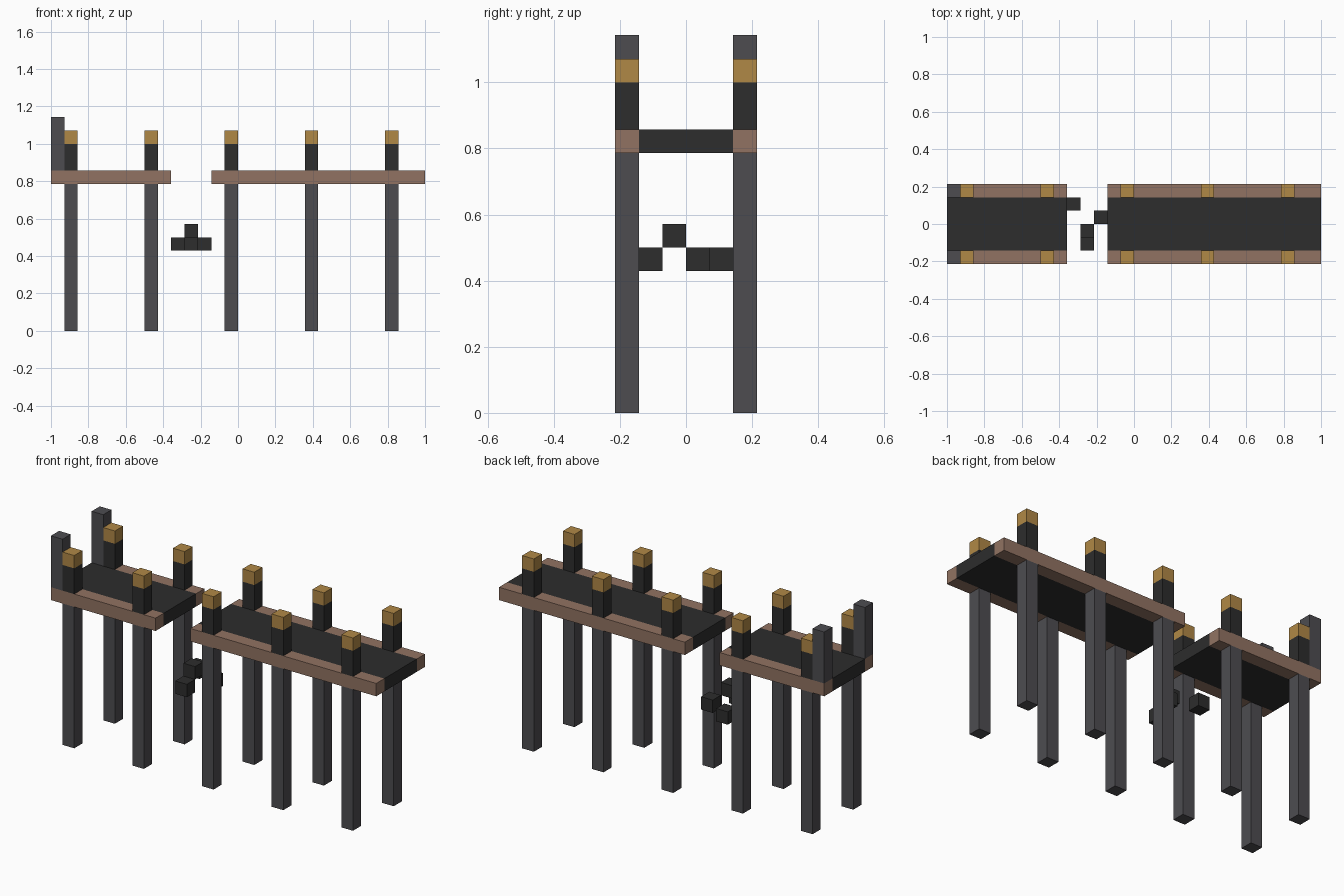
import bpy
import bmesh

U = 1 / 14  # block size: the pier is 28 blocks long

cube = bpy.data.objects.get("Cube")
if cube:
    bpy.data.objects.remove(cube, do_unlink=True)


def material(name, rgb):
    mat = bpy.data.materials.new(name)
    mat.use_nodes = True
    color = (*rgb, 1)
    mat.diffuse_color = color
    bsdf = next(n for n in mat.node_tree.nodes if n.type == "BSDF_PRINCIPLED")
    bsdf.inputs["Base Color"].default_value = color
    return mat


GREY = material("grey stone", (0.075, 0.073, 0.081))
DARK = material("dark planks", (0.026, 0.026, 0.026))
BROWN = material("brown wood", (0.283, 0.171, 0.122))
GOLD = material("golden lamp", (0.434, 0.246, 0.061))


def box(name, mat, low, high):
    """Box between two corners in blocks; x counts from the right end."""
    mesh = bpy.data.meshes.new(name)
    bm = bmesh.new()
    bmesh.ops.create_cube(bm, size=1)
    for v in bm.verts:
        for a in range(3):
            v.co[a] = U * (high[a] if v.co[a] > 0 else low[a])
        v.co.x -= 1
    bm.to_mesh(mesh)
    bm.free()
    mesh.materials.append(mat)
    obj = bpy.data.objects.new(name, mesh)
    bpy.context.collection.objects.link(obj)
    return obj


# Two deck sections with a broken gap between them
for part, start, end in (("short", 0, 9), ("long", 12, 28)):
    box(part + "_deck", DARK, (start, -2, 11), (end, 2, 12))
    for side, y in (("front", -3), ("back", 2)):
        box(f"{part}_{side}_rail", BROWN, (start, y, 11), (end, y + 1, 12))

for side, y in (("front", -3), ("back", 2)):
    # Supporting legs with lamp posts above them
    for x in range(1, 28, 6):
        box(side + "_leg", GREY, (x, y, 0), (x + 1, y + 1, 11))
        box(side + "_lamp_post", DARK, (x, y, 12), (x + 1, y + 1, 14))
        box(side + "_lamp", GOLD, (x, y, 14), (x + 1, y + 1, 15))
    # Tall post at the short end
    box(side + "_end_post", GREY, (0, y, 12), (1, y + 1, 16))

# Loose blocks falling through the gap
for x, y, z in ((9, 1, 6), (11, 0, 6), (10, -2, 6), (10, -1, 7)):
    box("fallen_block", DARK, (x, y, z), (x + 1, y + 1, z + 1))
